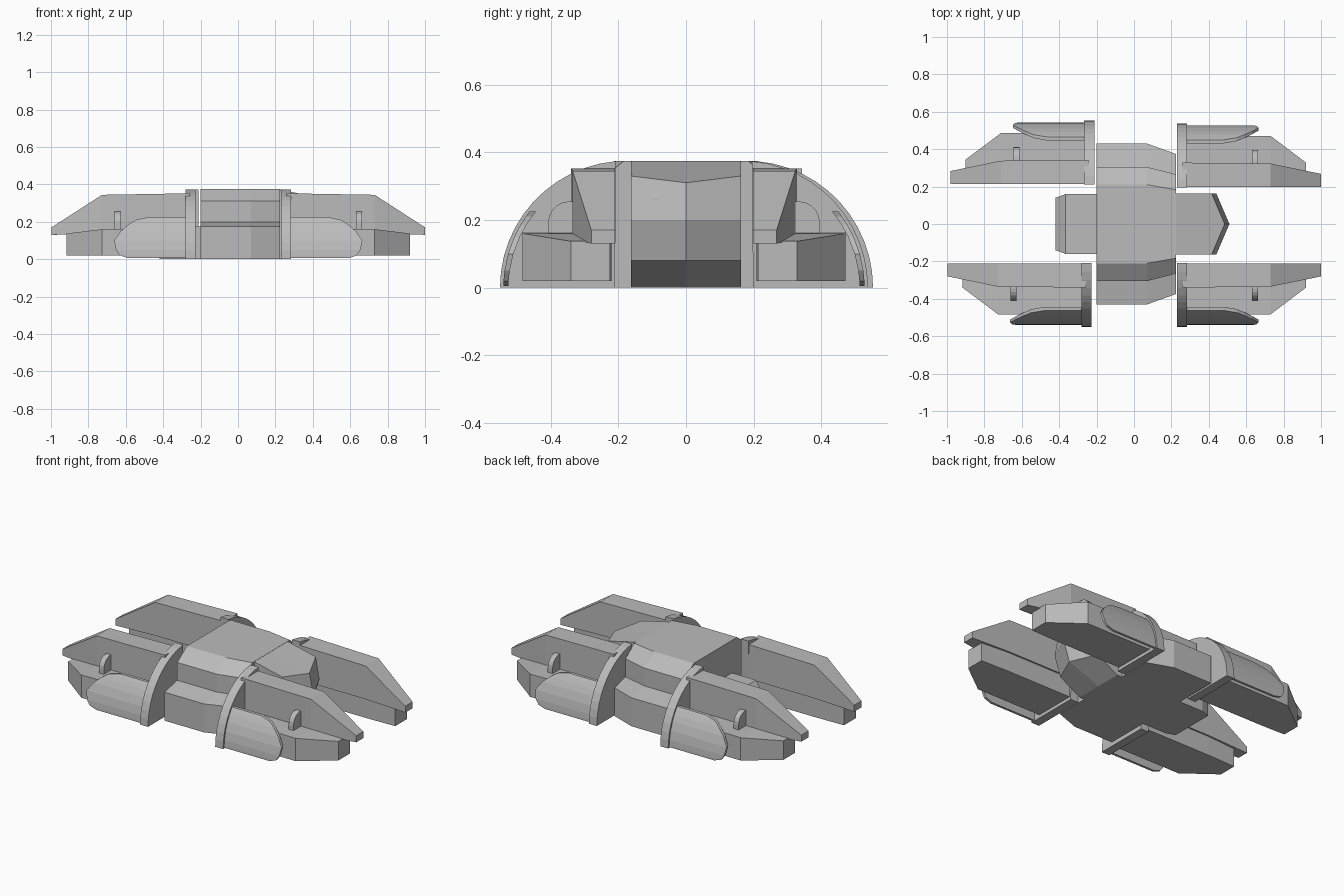
import bpy, bmesh, math
from mathutils import Vector

cube = bpy.data.objects.get("Cube")
if cube:
    bpy.data.objects.remove(cube, do_unlink=True)

grey = bpy.data.materials.new("hull_grey")
grey.use_nodes = True
COLOUR = (0.5, 0.5, 0.5, 1)
grey.diffuse_color = COLOUR
grey.node_tree.nodes["Principled BSDF"].inputs["Base Color"].default_value = COLOUR


def loft(name, rings, place=lambda p: p):
    """Closed solid skinned through matching rings of points."""
    bm = bmesh.new()
    rows = [[bm.verts.new(place(Vector(p))) for p in ring] for ring in rings]
    n = len(rows[0])
    for a, b in zip(rows, rows[1:]):
        for i in range(n):
            j = (i + 1) % n
            bm.faces.new((a[i], a[j], b[j], b[i]))
    bm.faces.new(rows[0])
    bm.faces.new(rows[-1])
    bmesh.ops.recalc_face_normals(bm, faces=bm.faces)
    mesh = bpy.data.meshes.new(name)
    bm.to_mesh(mesh)
    bm.free()
    mesh.materials.append(grey)
    obj = bpy.data.objects.new(name, mesh)
    bpy.context.collection.objects.link(obj)
    return obj


def box_ring(x, y0, y1, z0, z1):
    return [(x, y0, z0), (x, y1, z0), (x, y1, z1), (x, y0, z1)]


def slab(name, profile, x0, x1, place):
    """Plate with a y-z profile, extruded along x."""
    return loft(name, [[(x, y, z) for y, z in profile] for x in (x0, x1)], place)


# Stepped central hull, narrowing towards the nose
half = [(0.43, 0), (0.43, 0.175), (0.305, 0.2), (0.305, 0.31), (0.21, 0.375)]


def hull_ring(x, k):
    pts = half + [(-y, z) for y, z in reversed(half)]
    return [(x, y * k, z) for y, z in pts]


loft("central_hull", [hull_ring(-0.2, 1), hull_ring(0.07, 1), hull_ring(0.225, 0.87)])


# Pointed nose: undercut below, sloped roof, arrow-shaped front
def nose_ring(y, lean, drop):
    side = [(0.15, 0), (0.26, 0), (0.4 + lean, 0.08), (0.44 + lean, 0.2),
            (0.415 + lean, 0.33 - drop), (0.22, 0.375), (0.15, 0.375)]
    return [(x, y, z) for x, z in side]


loft("nose", [nose_ring(-0.163, 0, 0), nose_ring(0, 0.07, 0.02), nose_ring(0.163, 0, 0)])

# Thin visor bar following the arrow front
visor = []
for y, x in ((-0.11, 0.455), (0, 0.5), (0.11, 0.455)):
    visor.append([(x - 0.04, y, 0.24), (x - 0.005, y, 0.24),
                  (x - 0.005, y, 0.26), (x - 0.04, y, 0.26)])
loft("visor", visor)

# Low tail with a sloping end
loft("tail", [box_ring(-0.42, -0.14, 0.14, 0, 0.12),
              box_ring(-0.365, -0.16, 0.16, 0, 0.175),
              box_ring(-0.15, -0.16, 0.16, 0, 0.175)])

# Arch profile shared by the collars
CENTRE, RADIUS = 0.175, 0.375
arch = [(0.21, 0)]
for i in range(13):
    a = math.radians(85 * i / 12)
    arch.append((CENTRE + RADIUS * math.cos(a), RADIUS * math.sin(a)))


def pod_row(z, x_end):
    """One level of the curved side shell."""
    row = []
    for r, x in ((0.365, 0.27), (0.365, x_end), (0.35, x_end), (0.35, 0.27)):
        row.append((x, CENTRE + math.sqrt(r * r - z * z), z))
    return row


pod_outline = [(0.005, 0.59), (0.02, 0.635), (0.05, 0.655), (0.1, 0.665),
               (0.15, 0.63), (0.185, 0.59), (0.21, 0.55), (0.225, 0.48)]

# Quarter-round fin profile
fin = [(0.32, 0.15), (0.408, 0.15), (0.408, 0.19)]
for i in range(1, 6):
    a = math.radians(18 * i)
    fin.append((0.345 + 0.063 * math.cos(a), 0.19 + 0.065 * math.sin(a)))
fin.append((0.32, 0.255))


def engine(label, sx, sy, dx, dy):
    def place(p):
        return Vector((sx * p.x + dx, sy * p.y + dy, p.z))

    slab(label + "_collar", arch, 0.23, 0.284, place)
    loft(label + "_upper_wing", [box_ring(0.26, 0.21, 0.34, 0.14, 0.352),
                                 box_ring(0.73, 0.21, 0.335, 0.14, 0.344),
                                 box_ring(1.0, 0.21, 0.28, 0.13, 0.17)], place)
    loft(label + "_lower_nacelle", [box_ring(0.26, 0.22, 0.483, 0.02, 0.165),
                                    box_ring(0.73, 0.22, 0.483, 0.02, 0.16),
                                    box_ring(0.92, 0.225, 0.34, 0.02, 0.137)], place)
    loft(label + "_side_shell", [pod_row(z, x) for z, x in pod_outline], place)
    slab(label + "_fin", fin, 0.63, 0.663, place)


# Four engine groups, two to each side
engine("front_left", 1, -1, 0, 0)
engine("front_right", -1, -1, 0.003, 0)
engine("back_left", 1, 1, 0, -0.012)
engine("back_right", -1, 1, 0.018, 0.003)
